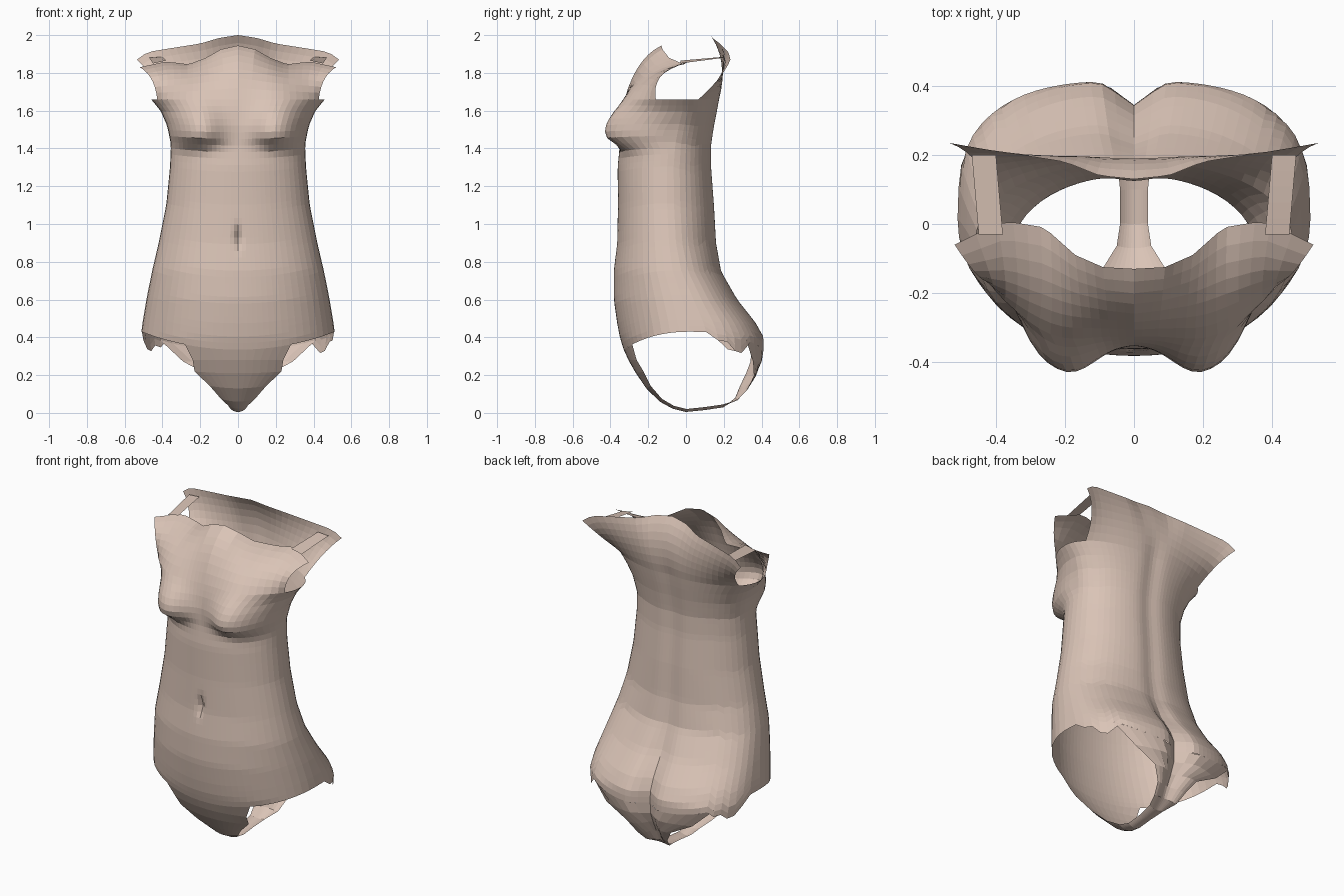
import bpy
import bmesh
from math import sin, cos, pi, exp, acos, hypot
from mathutils import Vector

cube = bpy.data.objects.get("Cube")
if cube:
    bpy.data.objects.remove(cube)

skin = bpy.data.materials.new("warm beige skin")
skin.use_nodes = True
tone = (0.70, 0.55, 0.47, 1)
skin.diffuse_color = tone
bsdf = skin.node_tree.nodes["Principled BSDF"]
bsdf.inputs["Base Color"].default_value = tone
bsdf.inputs["Roughness"].default_value = 0.8

COLUMNS = 72
ARMPIT = 1.66


def lookup(table, key):
    """Linear interpolation of the row values at the given key."""
    for low, high in zip(table, table[1:]):
        if key <= high[0]:
            t = max(0, (key - low[0]) / (high[0] - low[0]))
            return [a + (b - a) * t for a, b in zip(low[1:], high[1:])]
    return list(table[-1][1:])


def bell(value, width):
    return exp(-(value / width) ** 2)


def clamp(value):
    return max(0.0, min(1.0, value))


def make_shell(name, rows, closed=False):
    """Skin a list of point rows with quads."""
    bm = bmesh.new()
    grid = [[bm.verts.new(point) for point in row] for row in rows]
    count = len(grid[0])
    for lower, upper in zip(grid, grid[1:]):
        for i in range(count if closed else count - 1):
            j = (i + 1) % count
            bm.faces.new((lower[i], lower[j], upper[j], upper[i]))
    bmesh.ops.recalc_face_normals(bm, faces=bm.faces)
    mesh = bpy.data.meshes.new(name)
    bm.to_mesh(mesh)
    bm.free()
    mesh.materials.append(skin)
    shell = bpy.data.objects.new(name, mesh)
    bpy.context.collection.objects.link(shell)


# Body sections: height, half width, front depth, back depth, widest line
sections = [
    (0.32, 0.505, -0.325, 0.415, 0.03),
    (0.40, 0.515, -0.35, 0.415, 0.02),
    (0.48, 0.505, -0.365, 0.37, 0.01),
    (0.60, 0.485, -0.382, 0.275, -0.02),
    (0.75, 0.455, -0.382, 0.19, -0.07),
    (0.90, 0.42, -0.365, 0.165, -0.09),
    (1.10, 0.38, -0.36, 0.155, -0.10),
    (1.30, 0.36, -0.362, 0.14, -0.10),
    (1.42, 0.355, -0.35, 0.14, -0.09),
    (1.52, 0.375, -0.35, 0.155, -0.07),
    (1.60, 0.41, -0.34, 0.17, -0.05),
    (ARMPIT, 0.46, -0.325, 0.18, -0.05),
]


def column_angle(i):
    """Columns gather towards the front and back centre lines."""
    angle = 2 * pi * i / COLUMNS
    return angle + 0.25 * sin(2 * angle)


def hem_height(angle):
    return 0.335 + 0.095 * cos(angle) ** 2


def roundness(z, facing):
    """Section exponent: oval, but squarer across the seat."""
    square = 0.7 * clamp((0.9 - z) / 0.45) if facing > 0 else 0
    return 2 / (2.1 + square)


def body_point(angle, z):
    half, front, back, middle = lookup(sections, z)
    c, s = cos(angle), sin(angle)
    power = roundness(z, s)
    x = half * abs(c) ** power * (1 if c > 0 else -1)
    depth = back - middle if s > 0 else middle - front
    y = middle + depth * abs(s) ** power * (1 if s > 0 else -1)
    if s > 0:
        # Spine groove running into the cleft
        groove = 0.015 + 0.055 * clamp((0.75 - z) / 0.35)
        y -= groove * bell(x, 0.06)
    else:
        # Breasts, with a tight crease below, and the navel
        tall = 0.16 if z > 1.48 else 0.07
        reach = hypot((abs(x) - 0.23) / 0.135, (z - 1.48) / tall)
        y -= 0.12 * exp(-reach ** 2.5)
        y += 0.03 * bell(x, 0.018) * bell(z - 0.93, 0.05)
    return Vector((x, y, z))


# Main torso, with a hem that rises over the hips and is ragged behind
levels = 38
torso_rows = []
for r in range(levels + 1):
    row = []
    for i in range(COLUMNS):
        angle = column_angle(i)
        hem = hem_height(angle)
        if sin(angle) > 0.2 and abs(cos(angle)) > 0.72:
            hem -= 0.08 if i % 4 < 2 else 0.04
        row.append(body_point(angle, hem + (ARMPIT - hem) * r / levels))
    torso_rows.append(row)
make_shell("torso", torso_rows, closed=True)


def upper_panel(name, centre, span, rim, control, steps=7):
    """Curved sheet from the armpit section up to a rim."""
    rows = []
    for r in range(steps + 1):
        t = r / steps
        row = []
        for i in range(-span, span + 1):
            s = abs(i) / span
            start = body_point(column_angle(centre + i), ARMPIT)
            x, y, z = lookup(rim, s)
            end = Vector((x if start.x > 0 else -x, y, z))
            bend = control(s)
            bend.x = (start.x + end.x) / 2 * (1 - 0.07 * s)
            row.append(start * (1 - t) ** 2 + bend * 2 * t * (1 - t) + end * t * t)
        rows.append(row)
    make_shell(name, rows)


# Chest rolling over to the collar and shoulder fronts
collar = [
    (0, 0, -0.13, 1.945),
    (0.2, 0.09, -0.125, 1.925),
    (0.4, 0.17, -0.09, 1.88),
    (0.65, 0.26, -0.01, 1.845),
    (0.85, 0.38, 0.01, 1.86),
    (1, 0.52, -0.06, 1.83),
]
upper_panel("chest", -COLUMNS // 4, 15, collar,
            lambda s: Vector((0, -0.265 + 0.085 * s, 1.88 - 0.095 * s)))

# Upper back rising to the nape and flaring to the shoulder tips
nape = [
    (0, 0, 0.13, 2.0),
    (0.2, 0.1, 0.14, 1.985),
    (0.4, 0.2, 0.18, 1.955),
    (0.7, 0.36, 0.205, 1.93),
    (0.9, 0.48, 0.225, 1.91),
    (1, 0.535, 0.235, 1.87),
]
upper_panel("upper_back", COLUMNS // 4, 14, nape,
            lambda s: Vector((0, 0.23 - 0.03 * s, 1.86 - 0.08 * s)))

# Thin bridges over the shoulders
for label, side in (("left", 1), ("right", -1)):
    bridge = []
    for k in range(6):
        t = k / 5
        y = -0.03 + 0.23 * t
        bridge.append([(side * (0.38 + 0.02 * t), y, 1.865 + 0.02 * t),
                       (side * (0.45 + 0.02 * t), y, 1.85 + 0.03 * t)])
    make_shell(label + "_shoulder_bridge", bridge)

# Pelvis strip: depth, height, half width, from under the belly to the seat
strip_path = [
    (-0.305, 0.28, 0.24),
    (-0.265, 0.21, 0.23),
    (-0.21, 0.13, 0.15),
    (-0.14, 0.06, 0.09),
    (-0.07, 0.022, 0.05),
    (0, 0.005, 0.04),
    (0.1, 0.015, 0.04),
    (0.2, 0.03, 0.05),
    (0.29, 0.05, 0.08),
    (0.345, 0.11, 0.10),
    (0.385, 0.19, 0.15),
    (0.412, 0.27, 0.29),
]
SPREAD = [k / 6 for k in range(-6, 7)]


def hem_row(half, facing):
    """Points along the torso hem, so the strip meets it."""
    row = []
    for u in SPREAD:
        width = lookup(sections, 0.35)[0]
        c = abs(half * u / width) ** (1 / roundness(0.35, facing))
        angle = facing * acos(c if u > 0 else -c)
        row.append(body_point(angle, hem_height(angle)))
    return row


hub = Vector((0, 0.05, 0.28))
strip_rows = [hem_row(0.28, -1)]
for y, z, half in strip_path:
    base = Vector((0, y, z))
    inward = (hub - base).normalized()
    cleft = 0.07 * clamp((y - 0.2) / 0.15)
    row = []
    for u in SPREAD:
        x = half * u
        lift = 0.5 * x * x + 0.015 * u * u + cleft * bell(x, 0.06)
        row.append(base + Vector((x, 0, 0)) + inward * lift)
    strip_rows.append(row)
strip_rows.append(hem_row(0.41, 1))
make_shell("pelvis_strip", strip_rows)
